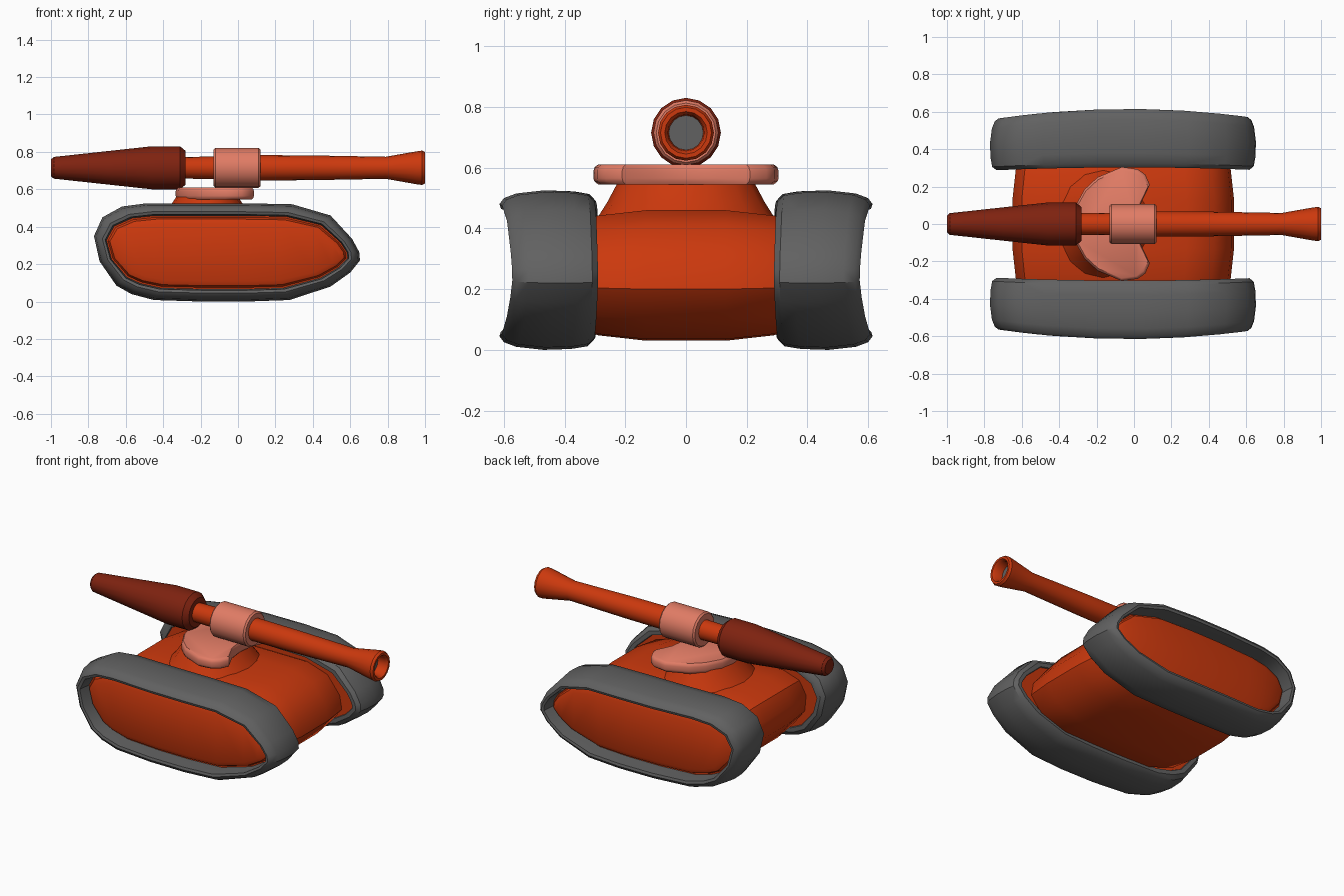
import bpy, bmesh, math

if "Cube" in bpy.data.objects:
    bpy.data.objects.remove(bpy.data.objects["Cube"])


def material(name, rgb):
    m = bpy.data.materials.new(name)
    m.diffuse_color = (*rgb, 1)
    m.use_nodes = True
    m.node_tree.nodes["Principled BSDF"].inputs["Base Color"].default_value = m.diffuse_color
    return m


ORANGE = material("orange", (0.60, 0.04, 0.004))
BROWN = material("dark_red", (0.21, 0.016, 0.005))
SALMON = material("salmon", (0.75, 0.20, 0.13))
GREY = material("grey", (0.12, 0.12, 0.12))


def build(name, bm, mats, mirror=False, angle=38):
    bmesh.ops.recalc_face_normals(bm, faces=bm.faces)
    for f in bm.faces:
        f.smooth = True
    for e in bm.edges:
        e.smooth = e.calc_face_angle(0) < math.radians(angle)
    me = bpy.data.meshes.new(name)
    bm.to_mesh(me)
    bm.free()
    for m in mats:
        me.materials.append(m)
    ob = bpy.data.objects.new(name, me)
    bpy.context.collection.objects.link(ob)
    if mirror:
        mod = ob.modifiers.new("mirror", "MIRROR")
        mod.use_axis = (False, True, False)
        mod.use_mirror_merge = False
    return ob


def loft(bm, rings, cap="ngon", closed=False):
    """Bridge rings of points; strip caps pair upper and lower points."""
    vs = [[bm.verts.new(p) for p in r] for r in rings]
    n = len(vs[0])
    pairs = list(zip(vs, vs[1:])) + ([(vs[-1], vs[0])] if closed else [])
    for a, b in pairs:
        for i in range(n):
            j = (i + 1) % n
            bm.faces.new((a[i], a[j], b[j], b[i]))
    if closed:
        return
    for r in (vs[0], vs[-1]):
        if cap == "strip":
            for i in range(n // 2 - 1):
                bm.faces.new((r[i], r[i + 1], r[n - 2 - i], r[n - 1 - i]))
        else:
            bm.faces.new(r)


def section(upper, lower, y, d, bow=0.0):
    """Side outline at depth y, shrunk by d, bowed back toward both ends."""
    pts = upper + lower[::-1]
    xs, zs = [p[0] for p in pts], [p[1] for p in pts]
    cx, cz = (max(xs) + min(xs)) / 2, (max(zs) + min(zs)) / 2
    sx, sz = 1 - d / (max(xs) - cx), 1 - d / (max(zs) - cz)
    out = []
    for x, z in pts:
        x, z = cx + (x - cx) * sx, cz + (z - cz) * sz
        out.append((x, y - bow * ((x + 0.03) / 0.7) ** 2, z))
    return out


# Side outlines, left to right
TRACK_UP = [(-0.77, 0.35), (-0.725, 0.45), (-0.62, 0.508), (-0.49, 0.525), (-0.2, 0.525),
            (0.05, 0.525), (0.29, 0.52), (0.495, 0.46), (0.61, 0.335), (0.648, 0.265)]
TRACK_LO = [(-0.74, 0.215), (-0.65, 0.085), (-0.57, 0.04), (-0.45, 0.008), (-0.2, 0.0),
            (0.05, 0.0), (0.275, 0.008), (0.495, 0.08), (0.60, 0.155), (0.652, 0.22)]
HULL_UP = [(-0.65, 0.33), (-0.60, 0.42), (-0.48, 0.46), (-0.1, 0.46),
           (0.28, 0.46), (0.43, 0.41), (0.52, 0.29)]
HULL_LO = [(-0.64, 0.22), (-0.55, 0.10), (-0.38, 0.035), (-0.1, 0.03),
           (0.27, 0.035), (0.46, 0.10), (0.535, 0.20)]


def side(y, d):
    return section(TRACK_UP, TRACK_LO, y, d, 0.015 + 0.035 * (y - 0.3) / 0.3)


# Tracks: bowed closed bands
bm = bmesh.new()
band = [(0.32, 0.068), (0.303, 0.06), (0.303, 0.035), (0.325, 0.012), (0.38, 0.003),
        (0.47, 0.0), (0.56, 0.01), (0.60, 0.025), (0.615, 0.045), (0.61, 0.06), (0.5, 0.068)]
loft(bm, [side(y, d) for y, d in band], closed=True)
build("track", bm, [GREY], mirror=True)

# Pods filling the tracks, with a raised outer panel
bm = bmesh.new()
pod = [(0.31, 0.062), (0.515, 0.062), (0.515, 0.075), (0.54, 0.085), (0.552, 0.11)]
loft(bm, [side(y, d) for y, d in pod], cap="strip")
build("track_pod", bm, [ORANGE], mirror=True)

# Hull, slightly narrower at its sides
bm = bmesh.new()
loft(bm, [section(HULL_UP, HULL_LO, y, d) for y, d in
          [(-0.32, 0.03), (-0.29, 0.018), (-0.13, 0.0), (0.13, 0.0), (0.29, 0.018), (0.32, 0.03)]],
     cap="strip")
build("hull", bm, [ORANGE])

# Turret base: flared oval
bm = bmesh.new()


def oval(cx, rx, ry, z, n=16):
    return [(cx + rx * math.cos(2 * math.pi * i / n), ry * math.sin(2 * math.pi * i / n), z)
            for i in range(n)]


loft(bm, [oval(-0.165, 0.27, 0.295, 0.43), oval(-0.165, 0.215, 0.26, 0.485),
          oval(-0.165, 0.165, 0.22, 0.56)])
build("turret_base", bm, [ORANGE])

# Turret plate: disc notched at the gun side, with rounded rim
half = [(-0.318, 0.09), (-0.265, 0.185), (-0.195, 0.25), (-0.065, 0.305), (0.02, 0.293),
        (0.06, 0.265), (0.085, 0.21), (0.035, 0.105)]
outline = [(-0.333, 0)] + half + [(0.022, 0)] + [(x, -y) for x, y in half[::-1]]
bm = bmesh.new()
loft(bm, [[(-0.13 + (x + 0.13) * s, y * s, z) for x, y in outline] for z, s in
          [(0.545, 0.95), (0.555, 0.99), (0.565, 1), (0.59, 1), (0.602, 0.985), (0.61, 0.95)]])
build("turret_plate", bm, [SALMON])


# Gun parts: turned around a lengthwise axis
def turned(name, profile, mats, n=16):
    bm = bmesh.new()
    loft(bm, [[(x, r * math.sin(2 * math.pi * i / n), 0.715 + r * math.cos(2 * math.pi * i / n))
               for i in range(n)] for x, r in profile])
    return build(name, bm, mats, angle=32)


turned("gun_barrel", [(-0.35, 0.057), (0.0, 0.062), (0.1, 0.068), (0.4, 0.066), (0.79, 0.059),
                      (0.955, 0.088), (0.985, 0.092), (1.0, 0.084), (1.0, 0.07),
                      (0.985, 0.06), (0.93, 0.057)], [ORANGE])
turned("gun_bore", [(0.92, 0.057), (0.935, 0.057)], [GREY])
turned("gun_collar", [(-0.13, 0.06), (-0.13, 0.098), (-0.12, 0.107), (0.11, 0.107),
                      (0.12, 0.098), (0.12, 0.06)], [SALMON])
turned("gun_stock", [(-1.0, 0.045), (-0.985, 0.058), (-0.7, 0.089), (-0.46, 0.115),
                     (-0.31, 0.115), (-0.28, 0.09), (-0.28, 0.055)], [BROWN])
